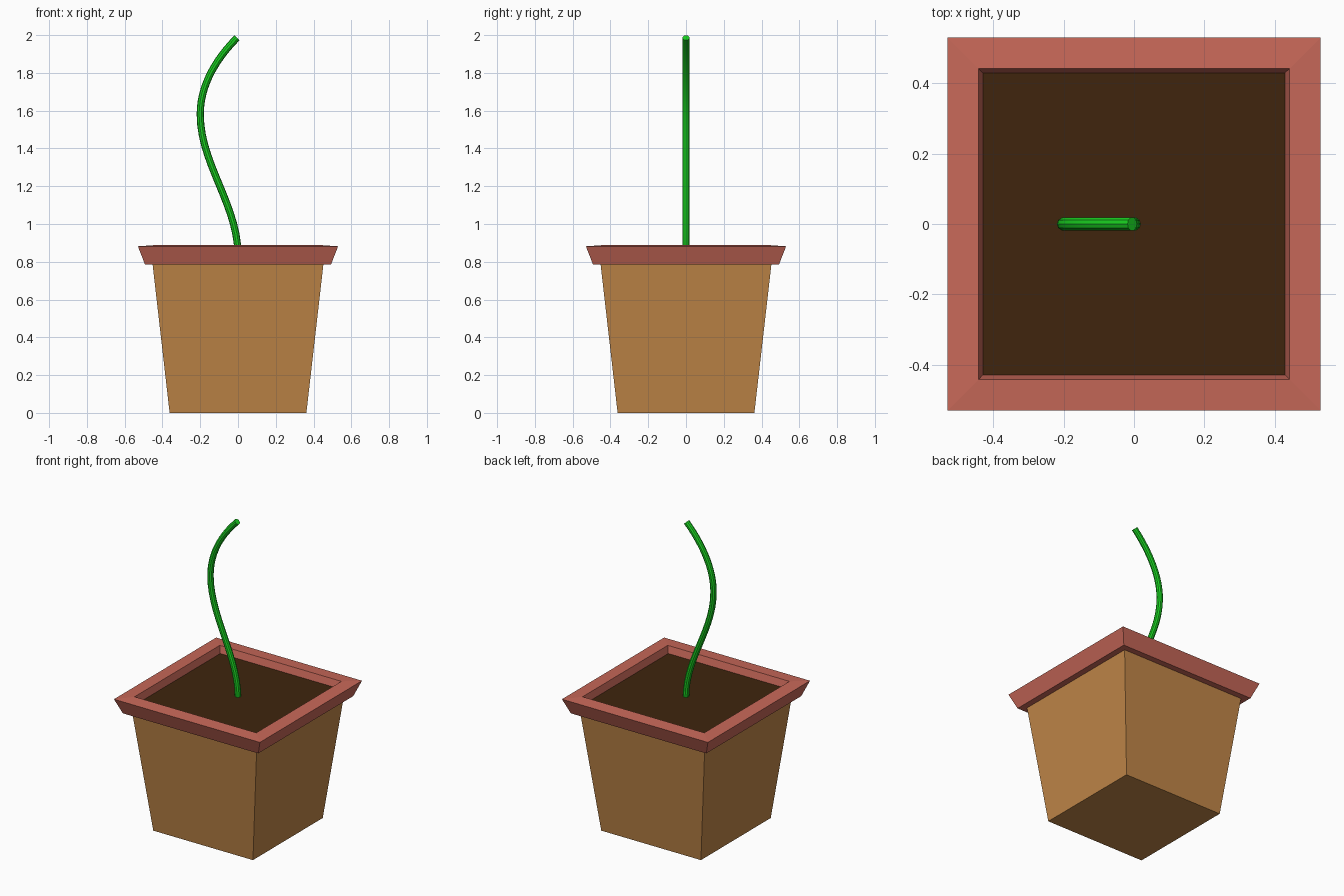
import bpy, bmesh

if "Cube" in bpy.data.objects:
    bpy.data.objects.remove(bpy.data.objects["Cube"])


def material(name, rgb):
    m = bpy.data.materials.new(name)
    m.diffuse_color = (*rgb, 1)
    m.use_nodes = True
    m.node_tree.nodes["Principled BSDF"].inputs["Base Color"].default_value = m.diffuse_color
    return m


def square_loft(name, profile, mat, cap_start=False):
    """Sweep a (half width, height) profile around four square corners."""
    bm = bmesh.new()
    rings = [[bm.verts.new((sx * h, sy * h, z))
              for sx, sy in ((-1, -1), (1, -1), (1, 1), (-1, 1))]
             for h, z in profile]
    for a, b in zip(rings, rings[1:]):
        for i in range(4):
            j = (i + 1) % 4
            bm.faces.new((a[i], a[j], b[j], b[i]))
    if cap_start:
        bm.faces.new(rings[0][::-1])
    me = bpy.data.meshes.new(name)
    bm.to_mesh(me)
    bm.free()
    me.materials.append(mat)
    ob = bpy.data.objects.new(name, me)
    bpy.context.collection.objects.link(ob)
    return ob


clay = material("clay", (0.53, 0.24, 0.065))
terracotta = material("terracotta", (0.58, 0.14, 0.10))
earth = material("earth", (0.05, 0.018, 0.004))
green = material("green", (0.01, 0.65, 0.015))

# Tapered pot body and flared rim with its inner lip
square_loft("pot_body", [(0.362, 0), (0.452, 0.785)], clay, cap_start=True)
square_loft("pot_rim", [(0.452, 0.785), (0.492, 0.785), (0.53, 0.882),
                        (0.442, 0.888), (0.43, 0.842)], terracotta)

# Soil surface
bpy.ops.mesh.primitive_plane_add(size=0.86, location=(0, 0, 0.842))
soil = bpy.context.object
soil.name = "soil"
soil.data.materials.append(earth)

# Curved stem: left handle, point, right handle in the xz plane
cu = bpy.data.curves.new("stem", 'CURVE')
cu.dimensions = '3D'
cu.bevel_depth = 0.019
cu.bevel_resolution = 3
cu.resolution_u = 14
cu.use_fill_caps = True
sp = cu.splines.new('BEZIER')
sp.bezier_points.add(2)
knots = [((0, 0.7), (0, 0.835), (0, 1.10)),
         ((-0.2, 1.32), (-0.2, 1.58), (-0.2, 1.75)),
         ((-0.1, 1.89), (-0.005, 1.986), (0.05, 2.04))]
for p, (l, c, r) in zip(sp.bezier_points, knots):
    p.handle_left_type = p.handle_right_type = 'FREE'
    p.handle_left = (l[0], 0, l[1])
    p.co = (c[0], 0, c[1])
    p.handle_right = (r[0], 0, r[1])
cu.materials.append(green)
stem = bpy.data.objects.new("stem", cu)
bpy.context.collection.objects.link(stem)

# Turn the stem into a smooth mesh
bpy.ops.object.select_all(action='DESELECT')
stem.select_set(True)
bpy.context.view_layer.objects.active = stem
bpy.ops.object.convert(target='MESH')
bpy.ops.object.shade_smooth_by_angle()
